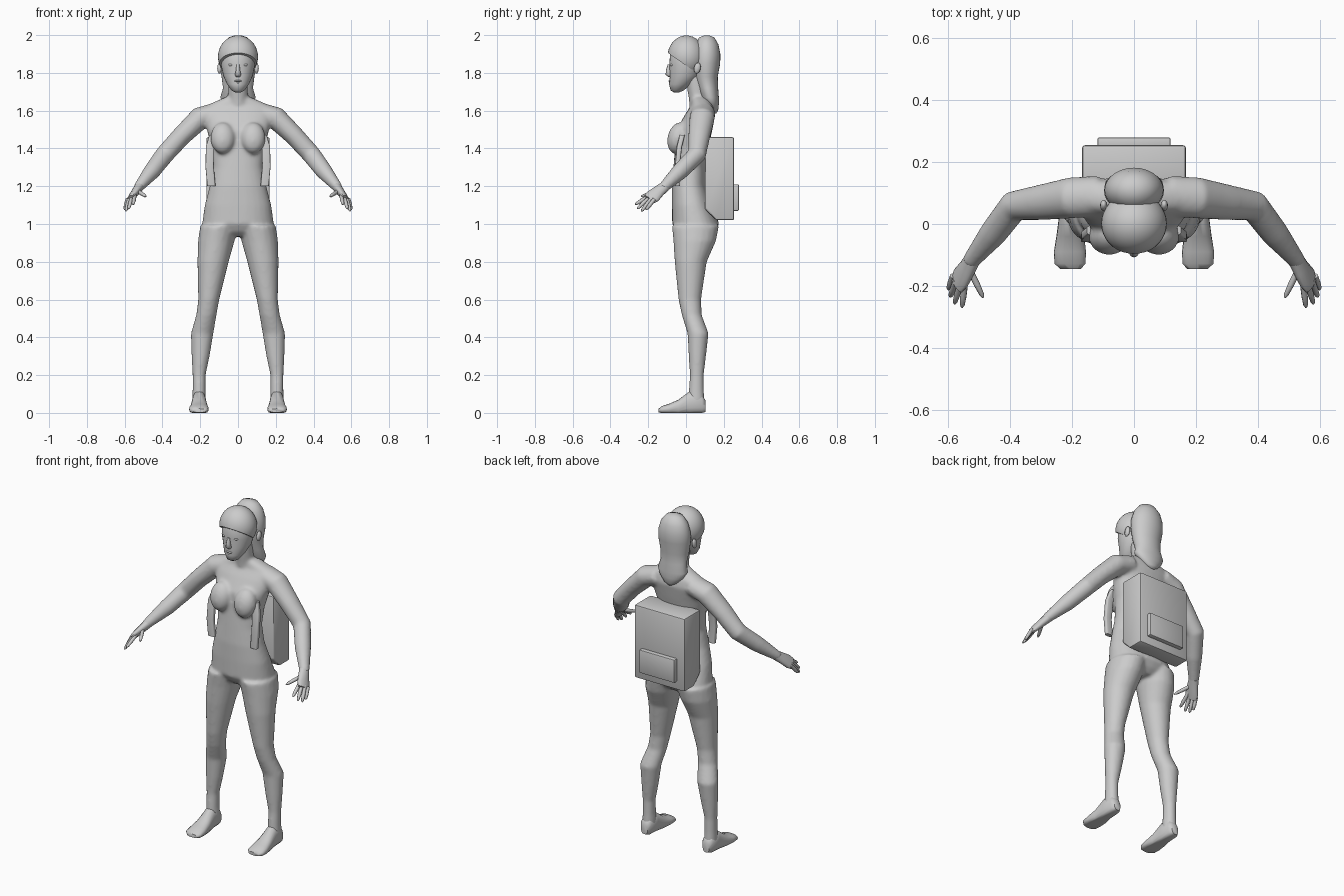
import bpy, bmesh, math
from mathutils import Vector, Matrix

if "Cube" in bpy.data.objects:
    bpy.data.objects.remove(bpy.data.objects["Cube"])

grey = bpy.data.materials.new("plain_grey")
grey.use_nodes = True
grey.diffuse_color = (0.6, 0.6, 0.6, 1)
grey.node_tree.nodes["Principled BSDF"].inputs["Base Color"].default_value = (0.6, 0.6, 0.6, 1)


def finish(name, bm, angle=50):
    bmesh.ops.recalc_face_normals(bm, faces=bm.faces)
    mesh = bpy.data.meshes.new(name)
    bm.to_mesh(mesh)
    bm.free()
    mesh.materials.append(grey)
    ob = bpy.data.objects.new(name, mesh)
    bpy.context.collection.objects.link(ob)
    smooth(ob, angle)
    return ob


def smooth(ob, angle):
    bpy.ops.object.select_all(action='DESELECT')
    ob.select_set(True)
    bpy.context.view_layer.objects.active = ob
    bpy.ops.object.shade_smooth_by_angle(angle=math.radians(angle))


def loft(bm, rings, side=1, axis=None, n=20, power=1.0):
    """Skin elliptical rings (x, y, z, ru, rv) set across the path, or across a fixed axis."""
    pts = [Vector((r[0] * side, r[1], r[2])) for r in rings]
    loops = []
    for i, r in enumerate(rings):
        t = Vector(axis) if axis else pts[min(i + 1, len(pts) - 1)] - pts[max(i - 1, 0)]
        t.normalize()
        ref = Vector((1, 0, 0)) if axis else Vector((0, 1, 0))
        u = (ref - t * ref.dot(t)).normalized()
        v = t.cross(u)
        loop = []
        for k in range(n):
            a = math.tau * k / n
            c, s = math.cos(a), math.sin(a)
            c, s = (math.copysign(abs(w) ** power, w) for w in (c, s))
            p = pts[i] + u * c * r[3] + v * s * r[4]
            p.z = max(p.z, 0)
            loop.append(bm.verts.new(p))
        loops.append(loop)
    for a, b in zip(loops, loops[1:]):
        for k in range(n):
            bm.faces.new((a[k], a[(k + 1) % n], b[(k + 1) % n], b[k]))
    bm.faces.new(loops[0])
    bm.faces.new(loops[-1])


def upright(bm, rows, **kw):
    """Loft on the centre line from rows of (z, centre y, half width, half depth)."""
    loft(bm, [(0, y, z, rx, ry) for z, y, rx, ry in rows], axis=(0, 0, 1), **kw)


def ball(bm, centre, size, tilt=0, seg=24):
    m = Matrix.Translation(centre) @ Matrix.Rotation(tilt, 4, 'X') @ Matrix.Diagonal((*size, 1))
    return bmesh.ops.create_uvsphere(bm, u_segments=seg, v_segments=seg // 2, radius=1, matrix=m)


def box(name, lo, hi, bevel, shape=None):
    bm = bmesh.new()
    lo, hi = Vector(lo), Vector(hi)
    m = Matrix.Translation((lo + hi) / 2) @ Matrix.Diagonal((*(hi - lo), 1))
    bmesh.ops.create_cube(bm, size=1, matrix=m)
    if shape:
        shape(bm)
    bmesh.ops.bevel(bm, geom=bm.edges[:], offset=bevel, segments=2, profile=0.5, affect='EDGES')
    return finish(name, bm, 40)


# Body: torso, neck, chest, legs and arms blended into one skin
bm = bmesh.new()
upright(bm, [(.935, .05, .07, .07), (.96, .05, .13, .1), (1.0, .052, .19, .125), (1.1, .03, .176, .105),
             (1.2, .015, .15, .09), (1.3, .018, .132, .085), (1.4, .03, .14, .088), (1.5, .045, .165, .095),
             (1.58, .075, .19, .08), (1.625, .085, .175, .06), (1.67, .075, .07, .045)], n=28, power=.9)
upright(bm, [(1.55, .08, .06, .055), (1.66, .065, .053, .05), (1.8, .045, .052, .052)])
for s in (-1, 1):
    ball(bm, (s * .08, -.042, 1.455), (.066, .056, .085), tilt=-.25)
    loft(bm, [(.10, .05, .99, .1, .125), (.115, .046, .91, .097, .113), (.132, .025, .8, .083, .085),
              (.155, .02, .6, .056, .06), (.167, .03, .52, .054, .053), (.19, .064, .42, .06, .056),
              (.198, .06, .3, .048, .046), (.206, .057, .2, .035, .037), (.206, .055, .12, .035, .04),
              (.206, .055, .05, .037, .044)], s, axis=(0, 0, 1))
    loft(bm, [(.11, .09, 1.59, .065, .055), (.2, .085, 1.562, .067, .06), (.3, .07, 1.465, .058, .052),
              (.388, .058, 1.368, .05, .05), (.455, -.03, 1.28, .045, .045), (.532, -.125, 1.188, .028, .026)], s)
body = finish("body", bm)
remesh = body.modifiers.new("blend", 'REMESH')
remesh.mode = 'VOXEL'
remesh.voxel_size = 0.009
remesh.use_smooth_shade = True
relax = body.modifiers.new("relax", 'SMOOTH')
relax.factor = 0.5
relax.iterations = 8

# Hands and feet
for s, label in ((1, "left"), (-1, "right")):
    bm = bmesh.new()
    loft(bm, [(.52, -.11, 1.2, .028, .026), (.54, -.145, 1.173, .034, .022), (.56, -.175, 1.147, .042, .018),
              (.572, -.195, 1.13, .036, .014)], s, n=14)
    fingers = [((.547, -.198, 1.147), (.556, -.27, 1.103)), ((.563, -.198, 1.137), (.58, -.258, 1.08)),
               ((.578, -.19, 1.127), (.594, -.236, 1.067)), ((.588, -.175, 1.122), (.6, -.212, 1.075)),
               ((.53, -.15, 1.175), (.487, -.238, 1.145))]
    for root, tip in fingers:
        root, tip = Vector(root), Vector(tip)
        loft(bm, [(*root.lerp(tip, f), r, r) for f, r in ((-.2, .01), (.5, .0105), (.88, .008), (1, .003))], s, n=8)
    finish(label + "_hand", bm)

    bm = bmesh.new()
    loft(bm, [(.206, .104, .035, .022, .03), (.206, .085, .045, .036, .05), (.206, .02, .05, .037, .065),
              (.206, -.04, .028, .045, .042), (.207, -.09, .02, .052, .028), (.207, -.128, .016, .05, .02),
              (.205, -.145, .012, .034, .01)], s, axis=(0, 1, 0), power=.85)
    finish(label + "_foot", bm)

# Head with face and ears
bm = bmesh.new()
upright(bm, [(1.697, -.05, .015, .015), (1.707, -.047, .034, .034), (1.74, -.03, .058, .06), (1.785, -.005, .078, .08),
             (1.84, .002, .09, .091), (1.9, .008, .09, .092), (1.95, .01, .07, .07)], n=28)
loft(bm, [(0, -.088, 1.845, .008, .008), (0, -.092, 1.815, .011, .014), (0, -.088, 1.79, .017, .02),
          (0, -.08, 1.778, .01, .012)], axis=(0, 0, 1), n=12)
ball(bm, (0, -.078, 1.757), (.022, .016, .007), seg=12)
ball(bm, (0, -.074, 1.745), (.018, .016, .006), seg=12)
for s in (-1, 1):
    ball(bm, (s * .038, -.074, 1.842), (.014, .01, .007), seg=12)
    ball(bm, (s * .098, .06, 1.825), (.012, .018, .03), tilt=-.2, seg=12)
finish("head", bm, 60)

# Close hair cut on a slant above the face
bm = bmesh.new()
ball(bm, (0, .002, 1.885), (.106, .1, .113), seg=36)
cut = bmesh.ops.bisect_plane(bm, geom=bm.verts[:] + bm.edges[:] + bm.faces[:], plane_co=(0, -.095, 1.905),
                             plane_no=(0, .57, .82), clear_inner=True)
bmesh.ops.contextual_create(bm, geom=[e for e in cut["geom_cut"] if isinstance(e, bmesh.types.BMEdge)])
finish("hair", bm)

# Ponytail
bm = bmesh.new()
upright(bm, [(1.999, .11, .015, .012), (1.988, .11, .05, .04), (1.95, .11, .08, .062), (1.9, .11, .095, .072),
             (1.85, .108, .097, .073), (1.78, .106, .087, .062), (1.72, .116, .079, .054), (1.67, .126, .094, .048),
             (1.635, .137, .075, .037), (1.6, .148, .04, .022), (1.585, .152, .012, .008)], n=28)
finish("ponytail", bm, 60)


# Backpack with a sloped lower edge against the back
def slope(bm):
    low = [e for e in bm.edges if all(v.co.z < 1.1 and v.co.y < .15 for v in e.verts)]
    bmesh.ops.bevel(bm, geom=low, offset=.06, segments=1, affect='EDGES')


box("backpack", (-.168, .1, 1.02), (.168, .255, 1.46), .01, slope)
box("backpack_pocket", (-.118, .24, 1.07), (.118, .28, 1.21), .006)

# Shoulder straps
for s, label in ((1, "left"), (-1, "right")):
    bm = bmesh.new()
    loft(bm, [(.13, -.02, 1.47, .022, .014), (.148, -.035, 1.41, .022, .014), (.15, -.046, 1.3, .022, .013),
              (.141, -.046, 1.2, .022, .012)], s, axis=(0, 0, 1), n=16, power=.4)
    finish(label + "_strap", bm, 40)
